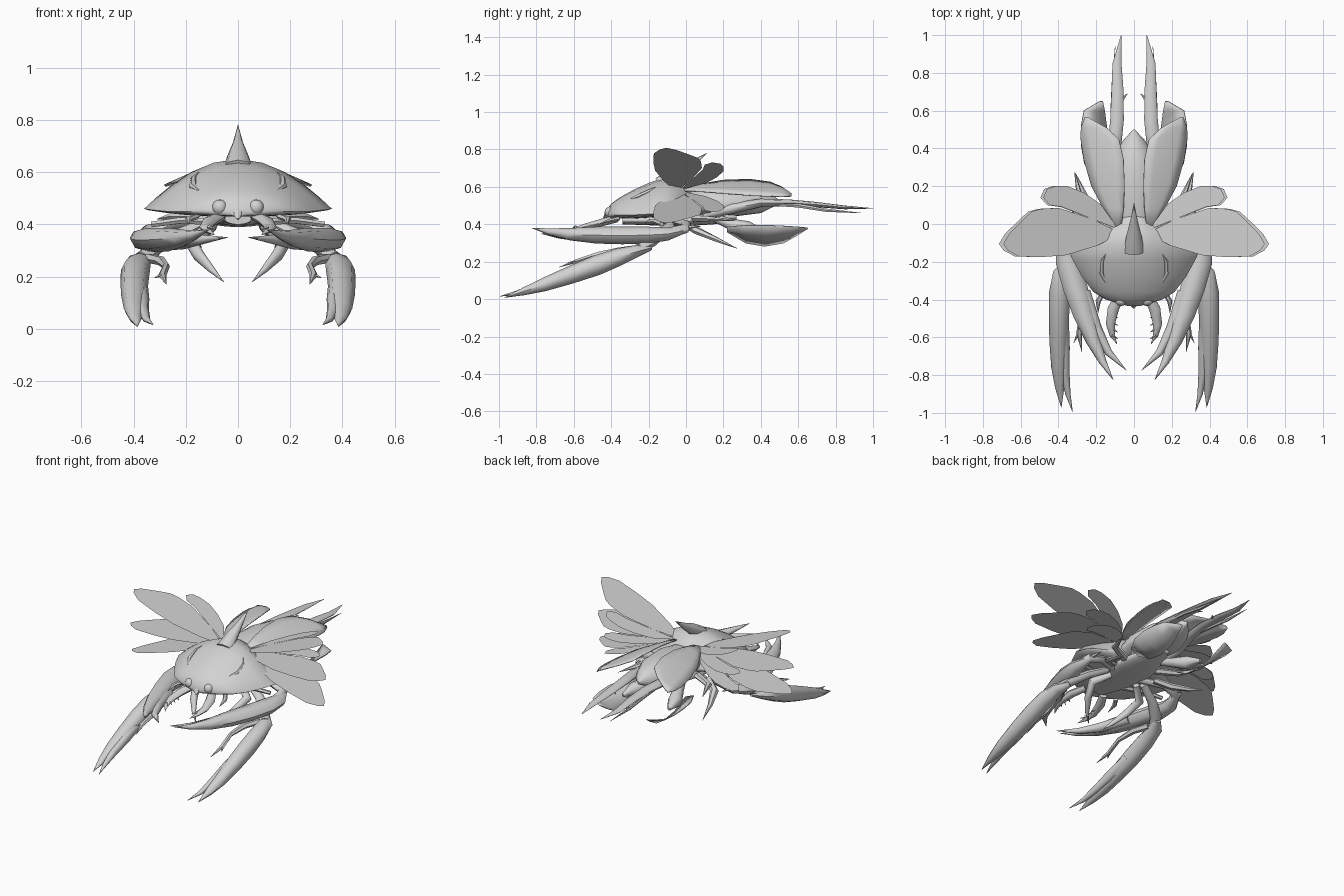
import bpy, bmesh, math
from mathutils import Vector

shell = bpy.data.materials.new("shell_grey")
shell.diffuse_color = (0.65, 0.65, 0.65, 1)


def finish(name, bm, mirror=True, smooth=35, fix=True):
    if fix:
        bmesh.ops.recalc_face_normals(bm, faces=bm.faces)
    me = bpy.data.meshes.new(name)
    bm.to_mesh(me)
    bm.free()
    ob = bpy.data.objects.new(name, me)
    bpy.context.collection.objects.link(ob)
    me.materials.append(shell)
    bpy.ops.object.select_all(action='DESELECT')
    bpy.context.view_layer.objects.active = ob
    ob.select_set(True)
    if smooth:
        bpy.ops.object.shade_smooth_by_angle(angle=math.radians(smooth))
    if mirror:
        ob.modifiers.new("Mirror", 'MIRROR').use_mirror_merge = False
    return ob


def skin(bm, rings):
    """Bridge equal rings of points and cap both ends."""
    vs = [[bm.verts.new(p) for p in r] for r in rings]
    n = len(vs[0])
    for a, b in zip(vs, vs[1:]):
        for i in range(n):
            bm.faces.new((a[i], a[(i + 1) % n], b[(i + 1) % n], b[i]))
    bm.faces.new(vs[0])
    bm.faces.new(vs[-1])


def limb(name, pts, mirror=True, n=8):
    """Tapered limb through stations (x, y, z, half width, half height)."""
    bm = bmesh.new()
    c = [Vector(p[:3]) for p in pts]
    rings = []
    for i, p in enumerate(pts):
        t = (c[min(i + 1, len(c) - 1)] - c[max(i - 1, 0)]).normalized()
        s = t.cross(Vector((0, 0, 1))).normalized()
        u = s.cross(t)
        w, h = max(p[3], 0.001), max(p[4], 0.001)
        rings.append([c[i] + s * w * math.cos(k * math.tau / n) + u * h * math.sin(k * math.tau / n)
                      for k in range(n)])
    skin(bm, rings)
    return finish(name, bm, mirror, 50)


def sheet(name, rows):
    """Thin curved shell from rows of points, narrow at both ends."""
    bm = bmesh.new()
    vs = [[bm.verts.new(p) for p in r] for r in rows]
    for a, b in zip(vs, vs[1:]):
        for i in range(len(a) - 1):
            bm.faces.new((a[i], a[i + 1], b[i + 1], b[i]))
    ob = finish(name, bm, True, 50)
    m = ob.modifiers.new("Solidify", 'SOLIDIFY')
    m.thickness, m.offset = 0.006, 0
    return ob


def arch_body(name, stations, n=12):
    """Domed body along y: stations (y, half width, top, rim, bottom, peakedness)."""
    bm = bmesh.new()
    rings = []
    for y, w, top, rim, bot, power in stations:
        ring = []
        for k in range(2 * n):
            a = math.pi * k / n
            s = math.sin(a)
            ring.append((w * math.cos(a), y,
                         rim + ((top - rim) * abs(s) ** power if k <= n else s * (rim - bot))))
        rings.append(ring)
    skin(bm, rings)
    return finish(name, bm, False, 45)


# Carapace, abdomen and underside
arch_body("carapace", [
    (-0.435, 0.03, .465, .445, .43, 1), (-0.40, 0.15, .51, .45, .43, 1.2), (-0.36, 0.215, .54, .45, .43, 1.4),
    (-0.28, 0.275, .585, .45, .43, 1.6), (-0.19, 0.325, .625, .455, .435, 1.8),
    (-0.11, 0.36, .65, .46, .44, 2.1), (-0.04, 0.325, .64, .465, .44, 3),
    (0.02, 0.20, .61, .47, .44, 3), (0.06, 0.10, .58, .48, .44, 2)])
arch_body("abdomen", [
    (0.0, 0.12, .585, .50, .44, 1), (0.12, 0.15, .605, .50, .44, 1), (0.28, 0.14, .605, .50, .445, 1),
    (0.40, 0.085, .59, .50, .46, 1), (0.44, 0.06, .57, .51, .48, 1), (0.50, 0.005, .53, .52, .51, 1)])
arch_body("thorax_underside", [
    (-0.34, 0.05, .45, .42, .40, 1), (-0.2, 0.11, .46, .42, .395, 1), (0.0, 0.13, .47, .42, .39, 1),
    (0.15, 0.10, .47, .43, .40, 1), (0.27, 0.05, .46, .44, .42, 1)])

# Top horn and small brow crests
limb("back_horn", [(0, -0.15, .62, .055, .03), (0, -0.06, .665, .04, .035),
                   (0, 0.02, .715, .019, .02), (0, 0.11, .78, 0, 0)], False)
limb("brow_crest", [(.15, -.31, .53, .004, .004), (.172, -.26, .545, .016, .014),
                    (.17, -.20, .575, .012, .012), (.15, -.16, .60, 0, 0)], n=6)
limb("snout", [(0, -.36, .47, .05, .03), (0, -.42, .45, .03, .022), (0, -.445, .42, .004, .004)], False)

# Eyes
bm = bmesh.new()
bmesh.ops.create_uvsphere(bm, u_segments=12, v_segments=8, radius=0.03)
bmesh.ops.translate(bm, vec=(.07, -.405, .465), verts=bm.verts)
finish("eye", bm, True, 60)

# Mandibles with inner teeth
limb("mandible", [(.07, -.37, .43, .024, .02), (.11, -.45, .41, .03, .02),
                  (.125, -.53, .39, .024, .016), (.115, -.59, .375, .014, .01), (.09, -.635, .36, 0, 0)])
for y in (-.48, -.52, -.555, -.59):
    limb("mandible_tooth", [(.115, y, .39, .008, .006), (.085, y - .018, .38, 0, 0)], n=4)
limb("feeler", [(.16, -.36, .43, .014, .012), (.19, -.41, .42, .014, .01), (.19, -.47, .40, 0, 0)], n=6)

# Upper claws: arm, palm finger, second finger
limb("upper_arm", [(.10, -.08, .42, .025, .018), (.24, .0, .40, .03, .022),
                   (.34, -.01, .375, .035, .026), (.36, -.1, .35, .03, .03)])
limb("upper_claw", [(.34, .0, .37, .02, .015), (.365, -.10, .348, .05, .035),
                    (.35, -.20, .342, .064, .045), (.31, -.34, .34, .064, .047),
                    (.265, -.48, .342, .056, .045), (.215, -.62, .347, .038, .033),
                    (.165, -.73, .36, .02, .018), (.11, -.825, .38, 0, 0)])
limb("upper_claw_finger", [(.27, -.36, .335, .04, .035), (.205, -.55, .335, .034, .03),
                           (.135, -.68, .342, .02, .018), (.04, -.775, .35, 0, 0)])
limb("upper_elbow_spike", [(.34, -.04, .37, .025, .018), (.33, .03, .385, .012, .01),
                           (.32, .08, .39, 0, 0)], n=6)

# Lower claws: arm, palm finger, second finger, small hooked finger
limb("lower_arm", [(.14, -.08, .40, .025, .02), (.25, -.13, .35, .03, .025),
                   (.33, -.19, .30, .035, .026), (.37, -.25, .27, .03, .026)])
limb("lower_claw", [(.345, -.19, .275, .02, .015), (.38, -.26, .258, .048, .032),
                    (.393, -.36, .225, .056, .047), (.397, -.48, .18, .054, .054),
                    (.398, -.62, .128, .050, .047), (.398, -.76, .077, .040, .036),
                    (.393, -.87, .04, .024, .02), (.385, -.97, .008, 0, 0)])
limb("lower_claw_finger", [(.375, -.50, .165, .03, .03), (.37, -.65, .115, .03, .034),
                           (.365, -.79, .07, .024, .024), (.35, -.90, .035, .014, .012),
                           (.325, -.995, .015, 0, 0)])
limb("hook_finger", [(.34, -.27, .27, .025, .02), (.295, -.36, .26, .022, .018),
                     (.275, -.47, .24, .014, .014), (.29, -.58, .205, .016, .012),
                     (.275, -.68, .17, 0, 0)], n=6)
limb("hook_spur", [(.285, -.56, .21, .012, .01), (.32, -.63, .195, 0, 0)], n=4)

# Walking spikes below the body
limb("front_spike", [(.10, -.10, .39, .02, .02), (.185, -.17, .34, .028, .026),
                     (.15, -.25, .28, .022, .024), (.10, -.32, .225, .012, .014), (.055, -.36, .18, 0, 0)])
limb("rear_spike", [(.16, .0, .40, .025, .018), (.25, .06, .365, .026, .02),
                    (.29, .16, .32, .016, .014), (.315, .275, .27, 0, 0)], n=6)
limb("hind_spur", [(.12, .05, .43, .025, .02), (.25, .12, .43, .022, .016), (.31, .27, .42, 0, 0)], n=6)
limb("side_leg", [(.08, -.2, .41, .02, .015), (.22, -.16, .415, .018, .014),
                  (.33, -.13, .40, .012, .012)], n=6)

# Long trailing legs
limb("trailing_leg", [(.08, .10, .45, .025, .025), (.13, .25, .485, .032, .028),
                      (.105, .40, .515, .036, .022), (.09, .55, .515, .036, .018),
                      (.087, .70, .505, .032, .014), (.09, .85, .49, .024, .01), (.068, 1.0, .485, 0, 0)])
limb("trailing_leg_blade", [(.11, .45, .51, .012, .012), (.115, .60, .50, .01, .012),
                            (.11, .75, .475, .008, .01), (.10, .94, .46, 0, 0)], n=6)
limb("trailing_leg_spur", [(.075, .65, .505, .016, .008), (.035, .69, .505, 0, 0)], n=4)

# Wing covers: rows of (y, inner x, outer x, inner z, outer z)
rows = []
for y, xi, xo, zi, zo in [(-.05, .07, .09, .585, .58), (.08, .055, .16, .615, .575), (.20, .05, .225, .635, .565),
                          (.34, .055, .265, .64, .555), (.45, .08, .282, .625, .55), (.51, .145, .28, .60, .548),
                          (.565, .245, .26, .56, .55)]:
    rows.append([(xi + (xo - xi) * t, y, zi + (zo - zi) * t + .006 * math.sin(math.pi * t))
                 for t in (0, .25, .5, .75, 1)])
sheet("wing_cover", rows)

# Lower tail fans, raised at the outer edge, and the rounded joints holding them
rows = []
for y, xi, xo, zi, zo in [(.22, .15, .21, .36, .385), (.32, .14, .262, .30, .395), (.42, .14, .28, .283, .395),
                          (.52, .145, .28, .30, .39), (.60, .155, .265, .345, .385), (.65, .165, .18, .378, .38)]:
    rows.append([(xi + (xo - xi) * t, y, zi + (zo - zi) * t) for t in (0, .5, 1)])
sheet("tail_fan", rows)
limb("tail_fan_joint", [(.08, .14, .44, .02, .02), (.11, .24, .40, .035, .03),
                        (.15, .33, .375, .045, .042), (.17, .42, .36, .01, .01)])

# Flat membranes: a long and a short wing in three tilted layers
long_wing = [(.07, -.05), (.20, -.115), (.37, -.165), (.50, -.175), (.63, -.172), (.69, -.14), (.715, -.105),
             (.685, -.055), (.61, .02), (.56, .065), (.51, .08), (.41, .085), (.22, .025)]
short_wing = [(.08, -.03), (.39, .09), (.46, .10), (.495, .14), (.475, .185), (.43, .20), (.36, .20),
              (.27, .165), (.18, .105)]
for layer, reach, slope in (("raised", .965, .355), ("level", 1, 0), ("lowered", .985, -.27)):
    for size, outline in (("long", long_wing), ("short", short_wing)):
        bm = bmesh.new()
        bm.faces.new([bm.verts.new((.07 + (x - .07) * reach, y, .58 + slope * (x - .07))) for x, y in outline])
        finish(f"{layer}_{size}_wing", bm, True, 0, False)
